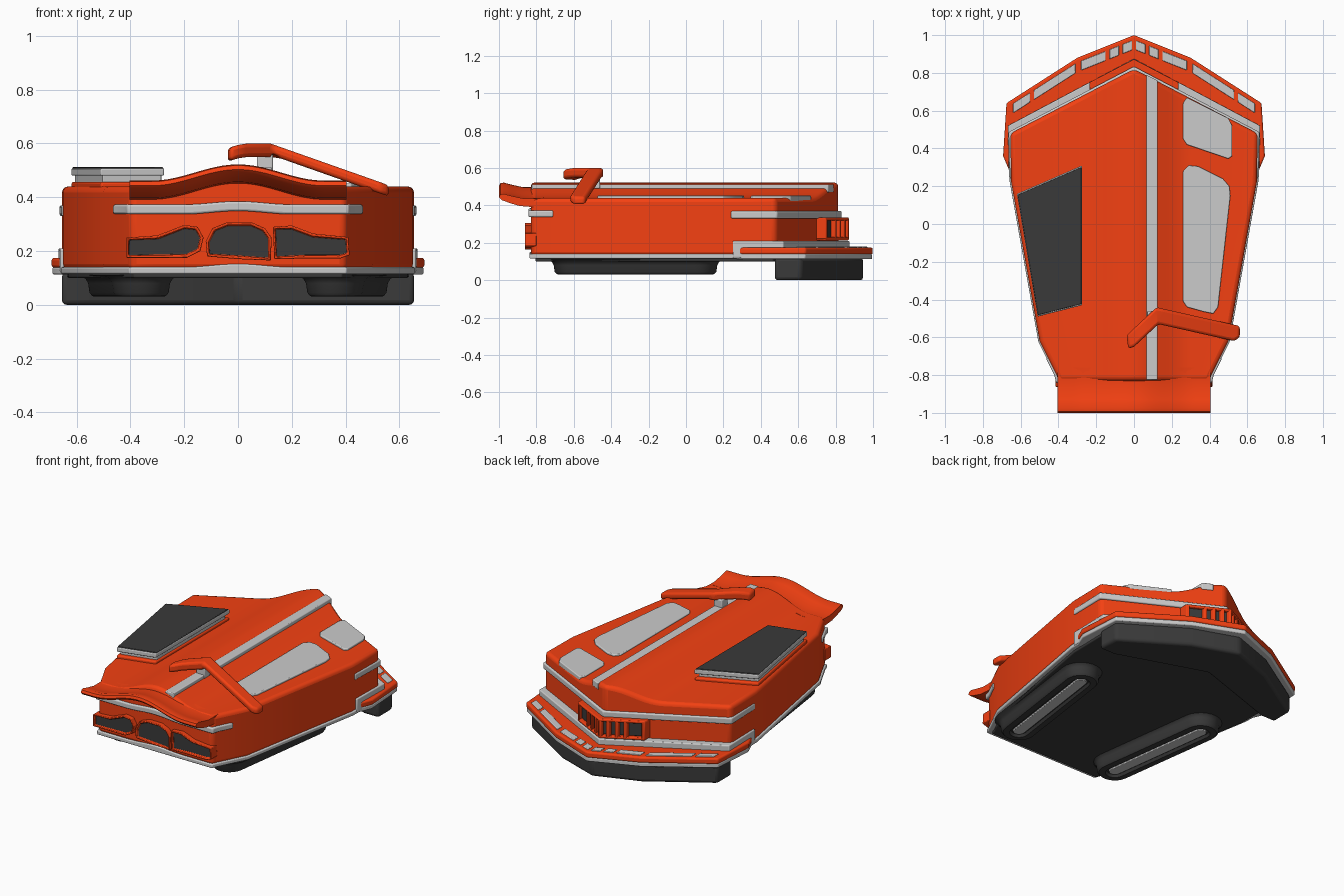
import bpy, bmesh, math
from mathutils import Vector

if "Cube" in bpy.data.objects:
    bpy.data.objects.remove(bpy.data.objects["Cube"])


def material(name, rgb):
    m = bpy.data.materials.new(name)
    m.diffuse_color = (*rgb, 1)
    m.use_nodes = True
    m.node_tree.nodes["Principled BSDF"].inputs["Base Color"].default_value = m.diffuse_color
    return m


ORANGE = material("orange", (0.9, 0.052, 0.006))
DARK = material("dark", (0.042, 0.042, 0.042))
GREY = None


def finish(name, bm, mats, bevel=0.0, segments=3):
    bmesh.ops.recalc_face_normals(bm, faces=bm.faces)
    mesh = bpy.data.meshes.new(name)
    bm.to_mesh(mesh)
    bm.free()
    ob = bpy.data.objects.new(name, mesh)
    bpy.context.collection.objects.link(ob)
    for m in mats:
        mesh.materials.append(m)
    if bevel:
        mod = ob.modifiers.new("Bevel", 'BEVEL')
        mod.width, mod.segments = bevel, segments
        mod.limit_method, mod.angle_limit = 'ANGLE', math.radians(32)
        mod.use_clamp_overlap = False
    bpy.ops.object.select_all(action='DESELECT')
    ob.select_set(True)
    bpy.context.view_layer.objects.active = ob
    bpy.ops.object.shade_smooth_by_angle(angle=math.radians(35))
    return ob


def prism(name, pts, z0, z1, mat, bevel=0.006, mirror=True, lift=None, cuts=()):
    """Upright prism from a (half) outline; lift(x, is_top) shifts z at the x cuts."""
    if mirror:
        pts = pts + [(-x, y) for x, y in reversed(pts) if x > 1e-6]
    bm = bmesh.new()
    face = bm.faces.new([bm.verts.new((x, y, z0)) for x, y in pts])
    ext = bmesh.ops.extrude_face_region(bm, geom=[face])
    for v in ext["geom"]:
        if isinstance(v, bmesh.types.BMVert):
            v.co.z = z1
    for c in cuts:
        geom = bm.verts[:] + bm.edges[:] + bm.faces[:]
        bmesh.ops.bisect_plane(bm, geom=geom, dist=1e-5, plane_co=(c, 0, 0), plane_no=(1, 0, 0))
    if lift:
        for v in bm.verts:
            v.co.z += lift(v.co.x, v.co.z > (z0 + z1) / 2)
    return finish(name, bm, [mat] if mat else [], bevel)


def hump(x, width=0.3):
    return 0.5 + 0.5 * math.cos(math.pi * min(abs(x) / width, 1))


def scaled(pts, s):
    cx = sum(p[0] for p in pts) / len(pts)
    cy = sum(p[1] for p in pts) / len(pts)
    return [(cx + (x - cx) * s, cy + (y - cy) * s) for x, y in pts]


WAVE = [k * 0.03 for k in range(-10, 11)]

# Hull with central ridge, and the grey sill under it
hull = [(0, .82), (.655, .48), (.65, .22), (.50, -.62), (.41, -.80), (.40, -.83)]
prism("hull", hull, .13, .44, ORANGE, .022, lift=lambda x, t: .082 * hump(x) * t, cuts=WAVE)
prism("sill", [(x * 1.012, y * 1.008) for x, y in hull], .115, .14, GREY,
      lift=lambda x, t: .012 * hump(x, .2) * t, cuts=WAVE)
prism("underside", [(x * .97, y * .97) for x, y in hull], .10, .13, DARK)

# Light bands wrapped round nose and tail
prism("front_band", [(0, .834), (.664, .487), (.656, .24), (.62, .24), (.62, .46), (0, .78)],
      .33, .37, GREY, .008)
prism("rear_band", [(0, -.78), (.38, -.78), (.44, -.71), (.467, -.71), (.422, -.80), (.412, -.842), (0, -.842)],
      .337, .373, GREY, .008, lift=lambda x, t: .012 * hump(x, .2), cuts=WAVE)

# Stepped front bumper and skirt
prism("bumper_ledge", [(0, .875), (.668, .52), (.662, .25), (.6, .25), (.6, .4), (0, .7)], .12, .21, GREY)
bumper = [(0, 1.0), (.30, .88), (.675, .64), (.693, .36), (.655, .27), (.6, .27), (0, .7)]
prism("bumper", bumper, .138, .175, ORANGE, .01)
prism("bumper_base", [(x * .995, y * .996) for x, y in bumper], .113, .14, GREY)
prism("front_skirt", [(0, .95), (.28, .85), (.655, .615), (.655, .475), (.55, .475), (0, .66)],
      0, .12, DARK, .018)


def bumper_y(x):
    return .975 - .4 * x if x < .3 else .855 - .64 * (x - .3)


for s in (-1, 1):
    for i, (a, b) in enumerate(((.01, .06), (.08, .13), (.15, .28), (.31, .53), (.55, .64))):
        quad = [(s * a, bumper_y(a)), (s * b, bumper_y(b)),
                (s * b, bumper_y(b) - .05), (s * a, bumper_y(a) - .05)]
        prism(f"bumper_inlay_{i}_{s}", quad, .165, .180, GREY, .004, False)


# Nose grille: dark core, orange rails and posts
def chevron(y, x, depth):
    return [(0, y), (x, y - .52 * x), (x, y - .52 * x - depth), (0, y - depth)]


prism("grille_core", chevron(.85, .215, .06), .23, .325, DARK)
for n, z in (("lower", .213), ("upper", .318)):
    prism(f"grille_rail_{n}", chevron(.872, .235, .07), z, z + .017, ORANGE)
for s in (-1, 1):
    for i, (a, b) in enumerate(((0, .012), (.035, .052), (.08, .097), (.125, .142), (.218, .236))):
        q = [(s * a, .872 - .52 * a), (s * b, .872 - .52 * b),
             (s * b, .81 - .52 * b), (s * a, .81 - .52 * a)]
        prism(f"grille_post_{i}_{s}", q, .22, .33, ORANGE, .004, False)

# Ridge rail and flush deck windows
prism("ridge_rail", [(.065, .79), (.125, .76), (.125, -.825), (.065, -.825)], .47, .513, GREY, .005, False)
windows = {
    "rear_window": [(.26, .28), (.29, .31), (.34, .305), (.47, .24), (.505, .20), (.51, .15),
                    (.445, -.44), (.42, -.475), (.37, -.465), (.28, -.44), (.26, -.41)],
    "front_window": [(.26, .64), (.28, .67), (.50, .56), (.52, .52), (.52, .36), (.50, .345), (.28, .42), (.26, .45)],
}
for name, pts in windows.items():
    prism(name, pts, .42, .452, GREY, .005, False)

# Raised deck panel on its pedestal
panel = [(-.62, .16), (-.275, .31), (-.275, -.43), (-.51, -.49)]
prism("panel_foot", scaled(panel, 1.0), .42, .457, ORANGE, .008, False)
prism("panel_neck", scaled(panel, .93), .44, .49, GREY, .004, False)
prism("panel_frame", panel, .48, .507, GREY, .005, False)
prism("panel_top", scaled(panel, .98), .49, .512, DARK, .004, False)

# Angled arm on a small post
arm = [(-.03, -.66), (0, -.65), (.13, -.53), (.53, -.62), (.56, -.60), (.56, -.54), (.16, -.45), (.12, -.44), (-.04, -.59)]


def arm_lift(x, top):
    if x < .12:
        return -.018 * max(0, (.05 - x) / .09) ** 2
    return -.155 * (x - .12) / .44 + (0 if top else .008)


prism("arm", arm, .55, .60, ORANGE, .014, False, arm_lift, (.0, .03, .06, .12, .16))
prism("arm_post", [(.07, -.52), (.13, -.52), (.13, -.46), (.07, -.46)], .49, .56, GREY, .006, False)

# Wavy tail spoiler: side profile swept across x
profile = [(-.76, .44), (-.82, .437), (-.87, .437), (-.93, .45), (-.975, .462), (-.993, .458),
           (-1.0, .443), (-.985, .428), (-.94, .412), (-.89, .397), (-.83, .392), (-.76, .392)]
bm = bmesh.new()
rings = []
for k in range(-20, 21):
    x = k * .0202
    rings.append([bm.verts.new((x, y, z + .06 * hump(x, .32))) for y, z in profile])
for a, b in zip(rings, rings[1:]):
    for i in range(len(profile)):
        j = (i + 1) % len(profile)
        bm.faces.new((a[i], a[j], b[j], b[i]))
bm.faces.new(rings[0])
bm.faces.new(rings[-1])
finish("spoiler", bm, [ORANGE])

# Three recessed tail vents
side = [(.135, .17), (.13, .29), (.2, .295), (.28, .265), (.41, .252), (.415, .185), (.38, .172), (.25, .172)]
left = [(-.415, .175), (-.415, .25), (-.3, .258), (-.2, .297), (-.15, .29), (-.128, .25), (-.14, .20), (-.19, .175)]
middle = [(-.115, .18), (-.12, .235), (-.095, .285), (-.04, .307), (.05, .307), (.1, .285), (.125, .25), (.122, .165), (0, .17)]
for name, pts in (("right_vent", side), ("left_vent", left), ("middle_vent", middle)):
    bm = bmesh.new()
    f = bm.faces.new([bm.verts.new((x, -.80, z)) for x, z in pts])
    ext = bmesh.ops.extrude_face_region(bm, geom=[f])["geom"]
    for v in ext:
        if isinstance(v, bmesh.types.BMVert):
            v.co.y = -.862
    front = [g for g in ext if isinstance(g, bmesh.types.BMFace)][0]
    bmesh.ops.recalc_face_normals(bm, faces=bm.faces)
    bmesh.ops.inset_region(bm, faces=[front], thickness=.010)
    bmesh.ops.inset_region(bm, faces=[front], thickness=.003, depth=-.015)
    front.material_index = 1
    finish(name, bm, [ORANGE, DARK], .003, 2)


# Flared underside skids with a grey slot
def stadium(bm, a, b, r, z, n=12):
    d = (b - a).angle_signed(Vector((1, 0)))
    out = []
    for c, start in ((b, d - math.pi / 2), (a, d + math.pi / 2)):
        for i in range(n + 1):
            t = start + math.pi * i / n
            out.append(bm.verts.new((c.x + r * math.cos(t), c.y + r * math.sin(t), z)))
    return out


steps = [(.14, .11), (.118, .097), (.108, .08), (.103, .045), (.092, .032), (.055, .03), (.045, .045)]
for n, s in (("left", -1), ("right", 1)):
    a, b = Vector((s * .36, -.60)), Vector((s * .45, .06))
    bm = bmesh.new()
    rings = [stadium(bm, a, b, r, z) for r, z in steps]
    for lo, hi in zip(rings, rings[1:]):
        for i in range(len(lo)):
            j = (i + 1) % len(lo)
            bm.faces.new((lo[i], lo[j], hi[j], hi[i]))
    bm.faces.new(rings[0])
    bm.faces.new(rings[-1])
    finish(f"{n}_skid", bm, [DARK])
    bm = bmesh.new()
    f = bm.faces.new(stadium(bm, a, b, .035, .05))
    g = bmesh.ops.extrude_face_region(bm, geom=[f])["geom"]
    for v in g:
        if isinstance(v, bmesh.types.BMVert):
            v.co.z = .036
    finish(f"{n}_skid_slot", bm, [], .004, 2)
